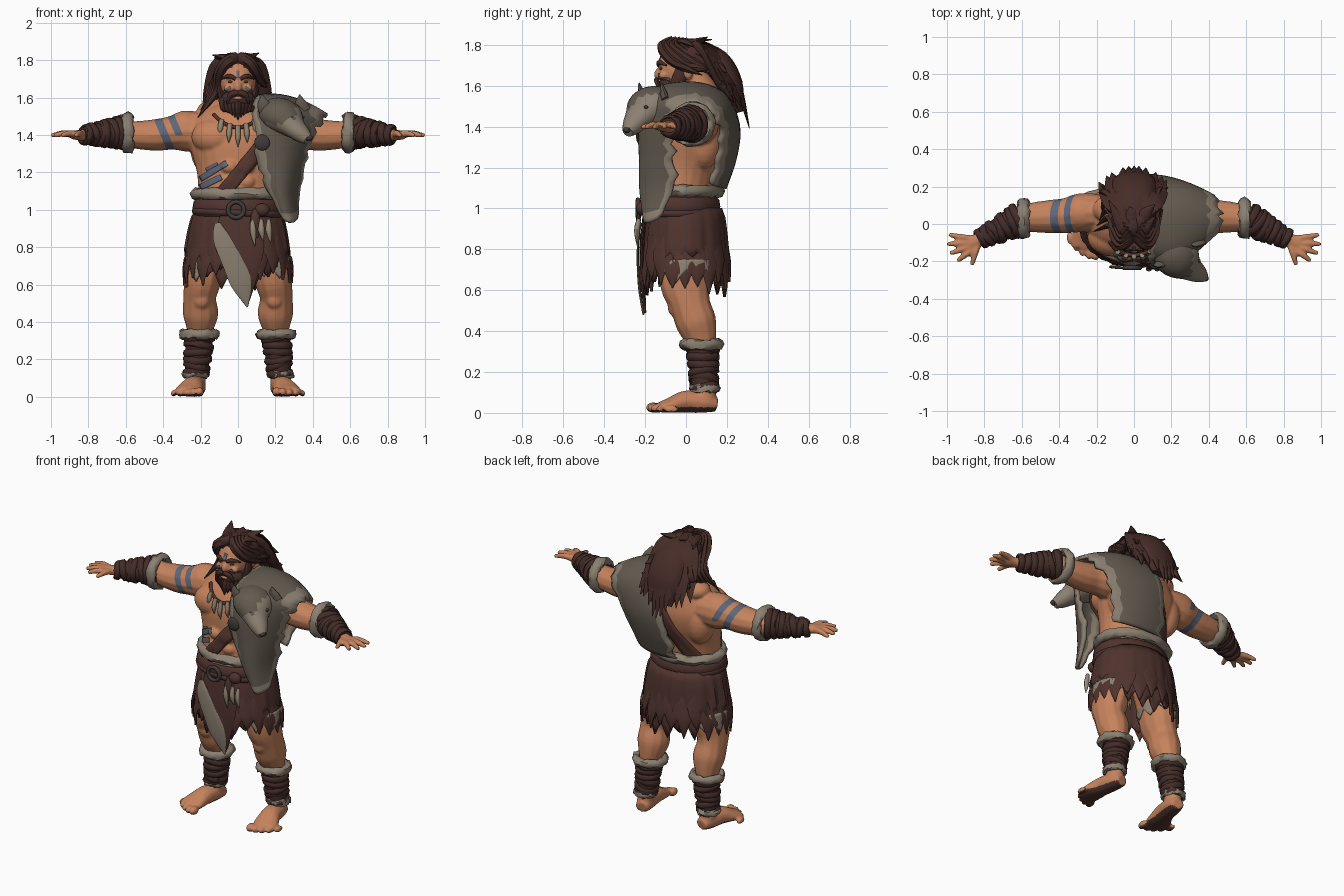
import bpy, bmesh, math, random
from math import sin, cos, pi
from mathutils import Vector, Matrix
from mathutils.bvhtree import BVHTree
random.seed(4)
rnd = random.uniform
if "Cube" in bpy.data.objects:
    bpy.data.objects.remove(bpy.data.objects["Cube"])
X, Y, Z = Vector((1, 0, 0)), Vector((0, 1, 0)), Vector((0, 0, 1))
SIDES = (("left", 1), ("right", -1))
bm = bmesh.new()  # every part is built here, then handed to out()

def material(name, *rgb):
    m = bpy.data.materials.new(name)
    m.use_nodes = True
    m.diffuse_color = (*rgb, 1)
    m.node_tree.nodes["Principled BSDF"].inputs["Base Color"].default_value = (*rgb, 1)
    return m

SKIN, HAIR = material("skin", .56, .225, .11), material("dark hair", .062, .026, .021)
HIDE, LEATHER = material("hide", .078, .033, .027), material("leather", .088, .036, .027)
WRAP, PAINT = material("dark wraps", .055, .025, .021), material("blue paint", .115, .135, .19)
PELT, FUR = material("grey pelt", .125, .104, .08), material("light fur", .26, .215, .165)
BONE, IRON = material("bone", .3, .25, .18), material("dark iron", .05, .045, .042)

def out(name, *mats, thick=0):
    bmesh.ops.recalc_face_normals(bm, faces=bm.faces)
    me = bpy.data.meshes.new(name)
    bm.to_mesh(me)
    bm.clear()
    ob = bpy.data.objects.new(name, me)
    bpy.context.collection.objects.link(ob)
    for m in mats:
        me.materials.append(m)
    if thick:
        mod = ob.modifiers.new("thickness", "SOLIDIFY")
        mod.thickness, mod.offset = thick, 0
    return ob

def lattice(rows, across=True, along=False):
    vs = [[bm.verts.new(p) for p in r] for r in rows]
    for i in range(len(vs) - (not along)):
        a, b = vs[i], vs[(i + 1) % len(vs)]
        for j in range(len(a) - (not across)):
            k = (j + 1) % len(a)
            bm.faces.new((a[j], a[k], b[k], b[j]))
    return vs

def spline(pts, k=4):
    p, res = [pts[0], *pts, pts[-1]], []
    for i in range(1, len(p) - 2):
        for t in (j / k for j in range(k)):
            res.append([b + t * (c - a + t * (2 * a - 5 * b + 4 * c - d + t * (3 * b - a - 3 * c + d))) / 2
                        for a, b, c, d in zip(*p[i - 1:i + 3])])
    return res + [list(pts[-1])]

def tube(pts, up=Y, n=12, s=1):
    """Closed loft through (x, y, z, half width, half depth)."""
    r = spline([(s * p[0], *p[1:]) for p in pts])
    rows = []
    for i, p in enumerate(r):
        t = (Vector(r[min(i + 1, len(r) - 1)][:3]) - Vector(r[max(i - 1, 0)][:3])).normalized()
        u = up.cross(t).normalized()
        w, h = u * max(p[3], .001), t.cross(u) * max(p[4], .001)
        rows.append([Vector(p[:3]) + w * cos(a) + h * sin(a) for a in (2 * pi * j / n for j in range(n))])
    vs = lattice(rows)
    bm.faces.new(vs[0])
    bm.faces.new(vs[-1])

def ball(c, r, s=1):
    mat = Matrix.Translation((s * c[0], c[1], c[2])) @ Matrix.Diagonal((*r, 1))
    bmesh.ops.create_uvsphere(bm, u_segments=20, v_segments=12, radius=1, matrix=mat)

def ring(c, axis, rx, ry, h, th, jit=0, n=36, m=8):
    q = Z.rotation_difference(Vector(axis))
    lattice([[Vector(c) + q @ Vector(((rx + th * cos(b) + rnd(-jit, jit)) * cos(a),
                                      (ry + th * cos(b) + rnd(-jit, jit)) * sin(a), h * sin(b) + rnd(-jit, jit)))
              for b in (2 * pi * j / m for j in range(m))] for a in (2 * pi * i / n for i in range(n))], True, True)

def ragged(c, top, low, z0, zlow, n=72, amp=.1):
    """Hide hanging round an ellipse, with a torn hem."""
    teeth, cols = [rnd(.3, 1) for _ in range(n)], []
    for i in range(n):
        a, flare = 2 * pi * i / n, rnd(-.008, .008)
        z1 = zlow(a) + amp * (1 - (.1, .6, 1, .5)[i % 4] * teeth[i // 4])
        cols.append([(c[0] + cos(a) * (top[0] + (low[0] - top[0] + flare) * t ** .5),
                      c[1] + sin(a) * (top[1] + (low[1] - top[1] + flare) * t ** .5), z0 + (z1 - z0) * t)
                     for t in (j / 6 for j in range(7))])
    lattice(cols, False, True)

# Body: overlapping muscles fused into one skin
tube([(0, -.02, .9, .2, .15), (0, -.025, 1.05, .21, .16), (0, -.01, 1.2, .22, .17), (0, .01, 1.33, .255, .19),
      (0, .03, 1.43, .26, .18), (0, .05, 1.52, .19, .14), (0, .05, 1.58, .11, .1), (0, .02, 1.64, .08, .08)], n=24)
for c, r in (((0, -.03, 1.685), (.098, .105, .125)), ((0, -.135, 1.655), (.022, .022, .03)), ((0, -.12, 1.708), (.07, .02, .014))):
    ball(c, r)
for _, s in SIDES:
    for c, r in (((.11, -.07, 1.39), (.14, .105, .1)), ((.28, .06, 1.435), (.1, .1, .095)), ((.165, .085, 1.33), (.09, .09, .14)),
                 ((.12, .08, 1.53), (.1, .08, .06)), ((.1, .01, 1.665), (.018, .025, .035)),
                 ((.045, -.165, 1.15), (.045, .03, .035)), ((.045, -.17, 1.23), (.045, .03, .035)),
                 ((.195, -.055, .52), (.045, .035, .05)), ((.42, .03, 1.435), (.08, .06, .05)), ((.05, -.115, 1.65), (.03, .02, .02))):
        ball(c, r, s)
    tube([(.18, .06, 1.42, .1, .1), (.28, .06, 1.42, .105, .11), (.36, .045, 1.41, .095, .09), (.44, .04, 1.4, .09, .085),
          (.54, .035, 1.4, .08, .075), (.62, .025, 1.41, .065, .065), (.72, -.03, 1.41, .045, .045),
          (.82, -.08, 1.4, .035, .032), (.885, -.108, 1.4, .05, .024)], Z, s=s)
    for a, b in (((.86, -.08), (.99, -.057)), ((.87, -.1), (1, -.108)), ((.87, -.118), (.985, -.158)),
                 ((.86, -.135), (.945, -.198)), ((.83, -.1), (.868, -.22))):
        tube([(*a, 1.4, .018, .02), ((a[0] + b[0]) / 2, (a[1] + b[1]) / 2, 1.408, .016, .018), (*b, 1.396, .012, .012)], Z, s=s)
    tube([(.12, 0, .95, .12, .14), (.17, 0, .75, .105, .135), (.19, 0, .62, .1, .125), (.205, .02, .53, .088, .1),
          (.2, .05, .44, .095, .1), (.205, .075, .35, .068, .075), (.215, .085, .27, .05, .055), (.225, .09, .06, .052, .06)], s=s)
    tube([(.215, .15, .04, .04, .035), (.225, .09, .05, .055, .05), (.24, 0, .055, .06, .055),
          (.26, -.08, .037, .075, .037), (.27, -.13, .028, .07, .024)], Z, s=s)
    for i in range(5):
        ball((.205 + .035 * i, -.16 + .0055 * i * i, .026 - .002 * i), (.023 - .002 * i, .036, .026 - .002 * i), s)
raw = out("body_source")
mod = raw.modifiers.new("fuse", "REMESH")
mod.mode, mod.voxel_size = "VOXEL", .008
mod = raw.modifiers.new("soften", "SMOOTH")
mod.factor, mod.iterations = .5, 4
bpy.context.view_layer.update()
bm.from_mesh(raw.evaluated_get(bpy.context.evaluated_depsgraph_get()).to_mesh())
bpy.data.objects.remove(raw)

# Painted arm bands cut into the skin, and dirty soles
tilt, bands = Vector((1, 0, .42)), ((-.415, -.37, 1.25), (-.335, -.295, 1.4))
for d in (e for band in bands for e in band[:2]):
    faces = [f for f in bm.faces if f.calc_center_median().x < -.2 and f.calc_center_median().z > 1.25]
    geom = faces + list({e for f in faces for e in f.edges}) + list({v for f in faces for v in f.verts})
    bmesh.ops.bisect_plane(bm, geom=geom, plane_co=(d, 0, 1.4), plane_no=tilt)
bm.normal_update()
for f in bm.faces:
    c = f.calc_center_median()
    if any(lo < c.x + tilt.z * (c.z - 1.4) < hi and c.z > z for lo, hi, z in bands):
        f.material_index = 1
    elif c.z < .03 and f.normal.z < -.5:
        f.material_index = 2
skin_tree = BVHTree.FromBMesh(bm)
out("body", SKIN, PAINT, HIDE)

def on_skin(x, z, side=-1, lift=.005):
    hit = skin_tree.ray_cast(Vector((x, side, z)), Vector((0, -side, 0)))[0]
    return Vector((x, (hit.y if hit else 0) + side * lift, z))

def drape(name, mat, a, b, w, side=-1, thick=.005, n=16):
    """Band laid on the skin between two (x, z) points."""
    a, b = Vector(a), Vector(b)
    off = (b - a).normalized().orthogonal() * w / 2
    lattice([[on_skin(*(a.lerp(b, i / n) + off * k / 2), side, .003) for k in range(-2, 3)] for i in range(n + 1)], False)
    out(name, mat, thick=thick)

drape("front_strap", LEATHER, (.22, 1.46), (-.1, 1.06), .075, thick=.024)
drape("back_strap", LEATHER, (.1, 1.5), (-.15, 1.07), .08, 1, thick=.024)
for i, (a, b, w) in enumerate((((-.2, 1.165), (-.06, 1.25), .03), ((-.2, 1.12), (-.09, 1.175), .03), ((-.17, 1.215), (-.11, 1.245), .015))):
    drape("torso_paint_%d" % i, PAINT, a, b, w)
drape("brow_paint", PAINT, (0, 1.745), (0, 1.705), .018)
for name, s in SIDES:
    drape(name + "_cheek_paint", PAINT, (s * .04, 1.655), (s * .075, 1.63), .014)

# Face: eyes, brows, beard, mouth
for _, s in SIDES:
    ball((.038, -.122, 1.684), (.016, .008, .007), s)
out("eyes", IRON)
ball((0, -.07, 1.59), (.092, .075, .058))
for _, s in SIDES:
    tube([(.012, -.135, 1.7, .008, .01), (.05, -.13, 1.715, .012, .012), (.088, -.095, 1.7, .003, .004)], Z, 8, s)
    tube([(0, -.145, 1.628, .014, .012), (.04, -.14, 1.614, .016, .012), (.06, -.12, 1.565, .004, .004)], Y, 8, s)
    tube([(.095, -.02, 1.68, .012, .03), (.092, -.04, 1.62, .018, .035), (.06, -.09, 1.54, .01, .02)], Y, 8, s)
for i in range(-4, 5):
    tube([(i * .02, -.1 + abs(i) * .008, 1.59, .025, .035), (i * .018, -.13 + abs(i) * .01, 1.54, .02, .03),
          (i * .015, -.14 + abs(i) * .01, 1.48 + abs(i) * .012, .002, .002)], Y, 8)
out("beard", HAIR)
ball((0, -.142, 1.596), (.025, .008, .008))
out("mouth", SKIN)

# Hair: cap, hanging mass and loose locks
ball((0, .03, 1.74), (.12, .145, .085))
tube([(0, .05, 1.76, .1, .06), (0, .15, 1.71, .115, .07), (0, .22, 1.6, .12, .06), (0, .26, 1.47, .08, .02)], n=16)
for i in range(22):
    layer, a = i // 11, (i % 11 - 5) / 5 + rnd(-.08, .08)
    tube([(a * .05, .02, 1.8, .03, .02), (a * .11, .15 - .06 * a * a, 1.76, .04, .025), (a * .14, .25 - .08 * a * a, 1.61, .042, .022),
          (a * .18, .31 - .08 * a * a - .03 * layer, 1.4 + .12 * abs(a) + .08 * layer + rnd(-.02, .02), .002, .002)], Y, 6)
for i in range(14):
    a = rnd(-1, 1)
    tube([(a * .03, -.06, 1.79, .03, .02), (a * .07, rnd(-.02, .05), 1.815, .035, .018),
          (a * .14, rnd(.03, .13), rnd(1.78, 1.84), .003, .003)], Z, 6)
for i in range(10):
    k, hang, tip = i // 2, i % 2, rnd(-.02, .02)
    tube([(.005 + .01 * k, -.07 + .02 * k, 1.815, .03, .02), (.06, -.12 + .025 * k, 1.79, .03, .022),
          (.1, -.08 + .05 * k, 1.73, .028, .022), (.12 + .01 * k * hang, -.01 + .045 * k, 1.63 if hang else 1.69, .025, .018),
          (.215 - .015 * k if hang else .155, .03 * k + (-.04 if hang else .08), (1.51 + .025 * k if hang else 1.66) + tip, .002, .002)],
         Y, 6, -1 if hang else 1)
out("hair", HAIR)

# Tooth necklace
cord = [on_skin(.13 * t, 1.51 - .07 * (1 - t * t), lift=.01) for t in (i / 6 for i in range(-6, 7))]
tube([(*p, .01, .01) for p in cord], Z, 8)
out("necklace_cord", LEATHER)
for i, p in enumerate(cord[2:11:2]):
    size = .105 - .014 * abs(i - 2)
    tube([(p.x, p.y - .008, p.z + .012, .013, .012), (p.x * 1.1, p.y - .02, p.z - size / 2, .014, .013),
          (p.x * 1.15, p.y - .012, p.z - size, .001, .001)], n=8)
out("necklace_teeth", BONE)

# Pelt over the left shoulder: inner edge, middle, outer edge of each row
pelt = [(.25, -.19, .95, .28, -.19, .93, .31, -.14, .95), (.17, -.19, 1.1, .25, -.205, 1.08, .32, -.07, 1.1),
        (.12, -.2, 1.25, .25, -.205, 1.25, .35, -.07, 1.25), (.09, -.21, 1.42, .25, -.2, 1.44, .39, -.07, 1.4),
        (.09, -.13, 1.56, .24, -.15, 1.57, .43, -.05, 1.49), (.08, .02, 1.6, .26, .05, 1.6, .45, .04, 1.52),
        (.05, .17, 1.56, .25, .19, 1.53, .43, .14, 1.46), (0, .25, 1.42, .2, .24, 1.38, .35, .17, 1.36),
        (-.03, .23, 1.25, .15, .23, 1.25, .3, .16, 1.25), (-.04, .18, 1.1, .14, .18, 1.1, .26, .12, 1.12)]
rows = []
for r in spline(pelt, 5):
    a, m, b, e0, e1 = Vector(r[:3]), Vector(r[3:6]), Vector(r[6:]), rnd(-.06, .03), 1 + rnd(-.02, .07)
    rows.append([a * (2 * t - 1) * (t - 1) + m * 4 * t * (1 - t) + b * t * (2 * t - 1)
                 for t in (e0 + (e1 - e0) * j / 12 for j in range(13))])
lattice(rows, False)
for i, f in enumerate(bm.faces):
    row, col = divmod(i, 12)
    f.material_index = int(row < 2 or col in (0, 11) or col == 1 and row < 13 or col == 10 and row > 18)
out("pelt", PELT, FUR, thick=.022)

# Beast head on the pelt
tube([(.16, -.1, 1.54, .07, .05), (.2, -.14, 1.52, .115, .085), (.25, -.19, 1.49, .115, .09),
      (.3, -.235, 1.44, .072, .06), (.345, -.265, 1.4, .05, .045), (.375, -.285, 1.375, .028, .028)], Z, 20)
for f in bm.faces:
    c = f.calc_center_median()
    f.material_index = int(c.x > .31 or c.z < 1.46 or c.x > .25 and c.z < 1.49)
out("beast_head", PELT, FUR)
for x, y in ((.13, -.21), (.33, -.1)):
    tube([(x + .02, y, 1.53, .04, .02), (x + .005, y - .01, 1.57, .032, .016), (x, y - .02, 1.615, .003, .003)], n=8)
out("beast_ears", PELT)
for c, r in (((.378, -.29, 1.385), (.022, .018, .016)), ((.28, -.272, 1.495), (.016, .012, .009)), ((.34, -.195, 1.495), (.016, .012, .009))):
    ball(c, r)
out("beast_nose_and_eyes", IRON)

# Waist: fur trim, belt, buckle and charms
ring((0, -.015, 1.085), Z, .225, .175, .03, .028, .007)
out("waist_fur", FUR)
ring((0, -.03, 1.01), Z, .225, .18, .045, .018)
ring((0, -.03, .985), (.04, 0, 1), .235, .19, .018, .012)
ball((.13, -.215, 1), (.04, .03, .035))
tube([(.1, -.22, 1, .02, .012), (.09, -.235, .93, .025, .01), (.1, -.225, .85, .012, .006)], n=8)
out("belt", HIDE)
ring((-.01, -.235, 1), Y, .042, .042, .012, .012)
ball((.13, -.23, 1.36), (.043, .015, .043))
out("buckle_and_clasp", IRON)
for x in (.08, .125, .165):
    tube([(x, -.23, .95, .009, .01), (x, -.24, .89, .017, .014), (x + .01, -.235, rnd(.8, .84), .002, .002)], n=8)
out("belt_charms", BONE)

# Skirt: two torn layers, overlapping scraps and a front flap
for name, z0, low, rise, rx, ry in (("skirt_under", .95, .53, .1, .26, .2), ("skirt_outer", 1, .64, .03, .275, .208)):
    ragged((0, -.005), (.215, .175), (rx, ry), z0, lambda a: low + rise * cos(a) ** 2, amp=.13)
    out(name, HIDE, thick=.014)
for i in range(22):
    a, z = 2 * pi * i / 22, rnd(.84, .9)
    tube([(r * cos(a), .76 * r * sin(a) - .005, z - dz, w, .008) for r, dz, w in
          ((.25, 0, .02), (.274, .1, .05), (.288, .17, .035), (.285, .23 + rnd(0, .04), .002))], Vector((cos(a), sin(a), 0)), 8)
out("skirt_scraps", HIDE)
tube([(0, -.2, .97, .1, .012), (.01, -.215, .8, .13, .012), (.03, -.212, .65, .08, .012), (.05, -.2, .49, .004, .006)])
out("front_flap", HIDE)
tube([(-.11, -.222, .93, .015, .006), (-.09, -.233, .85, .045, .006), (-.03, -.235, .72, .055, .006),
      (.02, -.227, .6, .055, .006), (.05, -.208, .48, .004, .005)])
out("front_flap_stripe", FUR)

# Limbs: thigh fringes, wrappings and fur cuffs
for name, s in SIDES:
    ragged((s * .18, 0), (.1, .125), (.107, .135), .75, lambda a: .615, 32, .09)
    out(name + "_thigh_fringe", FUR, thick=.01)
    for part, a, b, n, up in (("bracer", (.6, .03, 1.415, .088), (.83, -.085, 1.4, .044), 7, Z),
                              ("gaiter", (.205, .08, .33, .075), (.225, .09, .11, .06), 6, Y)):
        a, b = Vector((s * a[0], *a[1:])), Vector((s * b[0], *b[1:]))
        tube([(*p, p[3]) for p in (a, a.lerp(b, .5), b)], up, 16)
        for i in range(n):
            p = a.lerp(b, (i + .5) / n)
            axis = (b - a).xyz.normalized() + Vector((rnd(-.25, .25), rnd(-.25, .25), rnd(-.25, .25)))
            ring(p.xyz, axis, p[3], p[3], .02, .012, .002, 24)
        out("%s_%s" % (name, part), WRAP)
    for part, c, axis, r, h, th in (("arm", (.59, .03, 1.412), X, .088, .032, .024), ("knee", (.205, .075, .335), Z, .085, .026, .024),
                                    ("ankle", (.228, .092, .12), Z, .058, .02, .016)):
        ring((s * c[0], *c[1:]), axis, r, r, h, th, .006, 26)
        out("%s_%s_cuff" % (name, part), FUR)

bpy.ops.object.select_all(action="DESELECT")
for ob in (o for o in bpy.context.scene.objects if o.type == "MESH"):
    ob.select_set(True)
    bpy.context.view_layer.objects.active = ob
bpy.ops.object.shade_smooth_by_angle(angle=math.radians(50))
